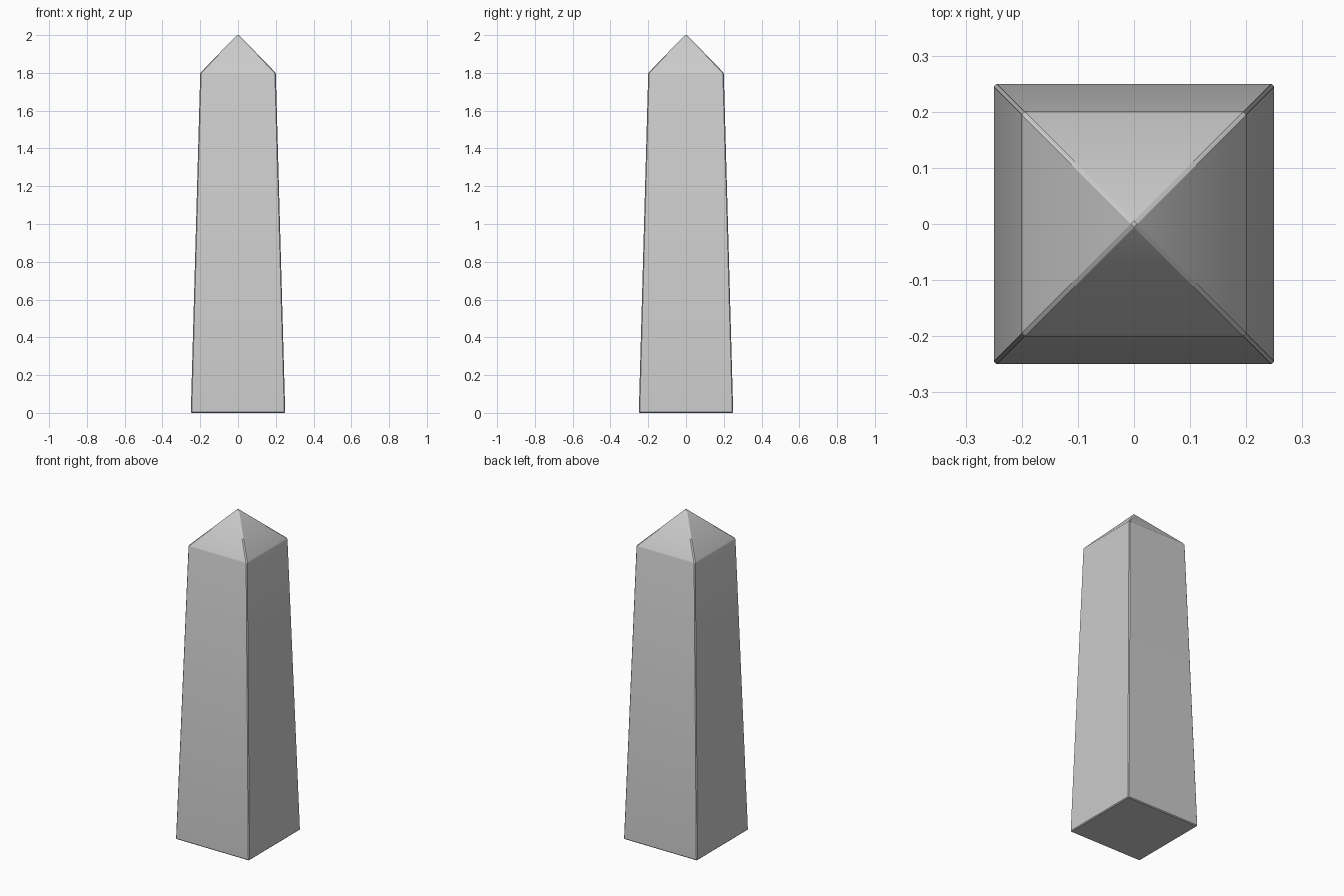
import bpy, bmesh, math

if "Cube" in bpy.data.objects:
    bpy.data.objects.remove(bpy.data.objects["Cube"])

BEVEL = 0.005


def ring(bm, half, z):
    return [bm.verts.new((sx * half, sy * half, z))
            for sx, sy in ((-1, -1), (1, -1), (1, 1), (-1, 1))]


# Tapered square shaft with pyramid cap (tip slightly raised, the bevel trims it to 2.0)
bm = bmesh.new()
base = ring(bm, 0.25, 0.0)
shoulder = ring(bm, 0.20, 1.80)
tip = bm.verts.new((0, 0, 2.006))
bm.faces.new(base[::-1])
for i in range(4):
    j = (i + 1) % 4
    bm.faces.new((base[i], base[j], shoulder[j], shoulder[i]))
    bm.faces.new((shoulder[i], shoulder[j], tip))
mesh = bpy.data.meshes.new("obelisk")
bm.to_mesh(mesh)
bm.free()

obelisk = bpy.data.objects.new("obelisk", mesh)
bpy.context.collection.objects.link(obelisk)
bpy.context.view_layer.objects.active = obelisk
obelisk.select_set(True)

# Narrow chamfer on every edge
bevel = obelisk.modifiers.new("edge_chamfer", 'BEVEL')
bevel.width = BEVEL
bevel.segments = 1
bevel.limit_method = 'ANGLE'
bevel.angle_limit = math.radians(30)
bpy.ops.object.modifier_apply(modifier=bevel.name)
bpy.ops.object.shade_smooth_by_angle(angle=math.radians(30))
